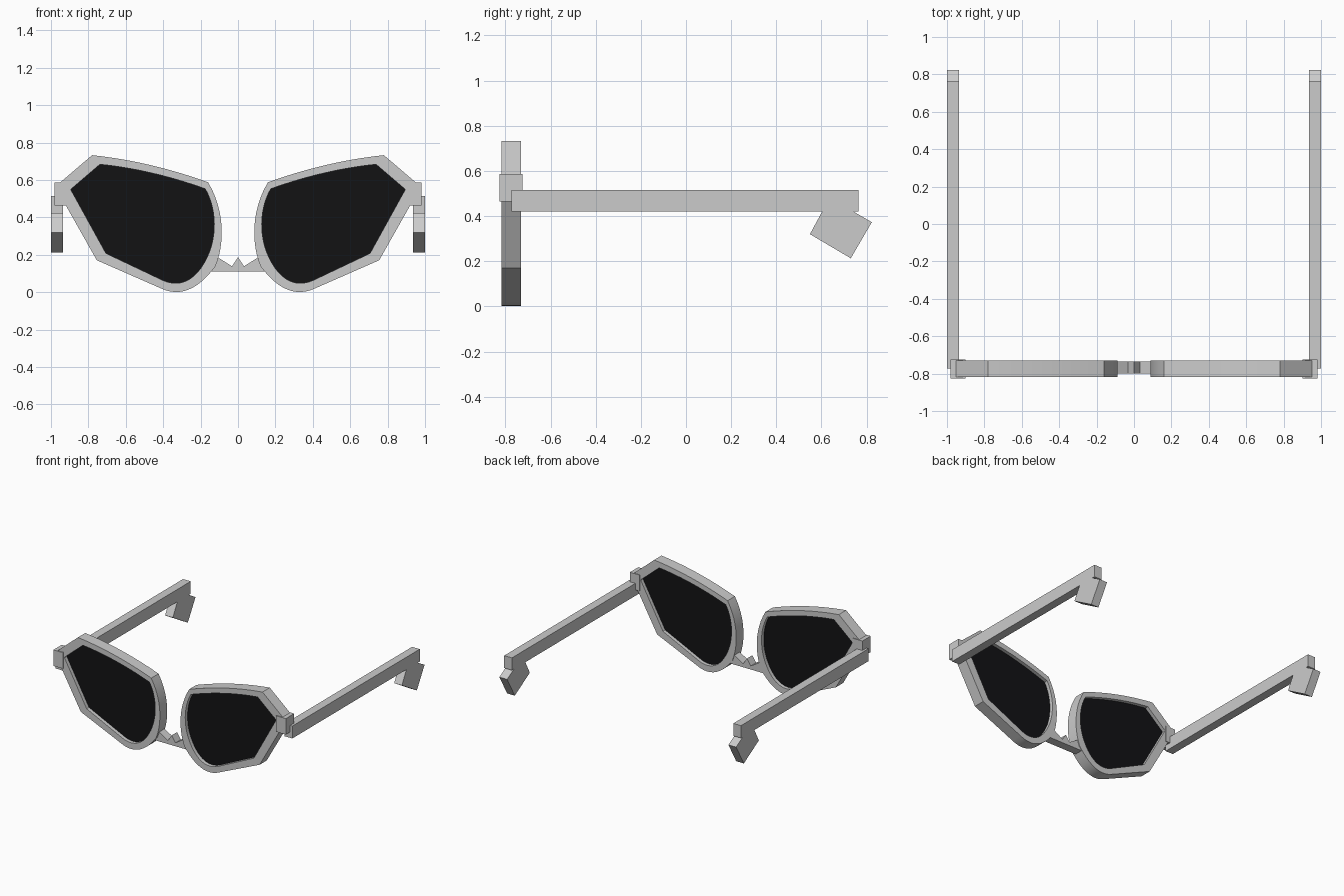
import bpy, bmesh
from mathutils import Vector

if "Cube" in bpy.data.objects:
    bpy.data.objects.remove(bpy.data.objects["Cube"])


def finish(name, bm, mat=None):
    bmesh.ops.recalc_face_normals(bm, faces=bm.faces[:])
    me = bpy.data.meshes.new(name)
    bm.to_mesh(me)
    bm.free()
    ob = bpy.data.objects.new(name, me)
    bpy.context.collection.objects.link(ob)
    if mat:
        me.materials.append(mat)
    bpy.ops.object.select_all(action='DESELECT')
    ob.select_set(True)
    bpy.context.view_layer.objects.active = ob
    bpy.ops.object.shade_smooth_by_angle(angle=0.45)
    return ob


def prism(name, pts, axis, lo, hi, mat=None):
    """Extrude a profile: axis 'y' takes (x, z) points, axis 'x' takes (y, z)."""
    bm = bmesh.new()
    place = (lambda p, d: (p[0], d, p[1])) if axis == 'y' else (lambda p, d: (d, p[0], p[1]))
    a = [bm.verts.new(place(p, lo)) for p in pts]
    b = [bm.verts.new(place(p, hi)) for p in pts]
    bm.faces.new(a)
    bm.faces.new(b)
    for i in range(len(pts)):
        j = (i + 1) % len(pts)
        bm.faces.new((a[i], a[j], b[j], b[i]))
    return finish(name, bm, mat)


def ring(name, outer, inner, lo, hi):
    """Closed rim between two outlines with equal point counts."""
    bm = bmesh.new()
    loops = [[bm.verts.new((x, y, z)) for x, z in pts]
             for pts, y in ((outer, lo), (outer, hi), (inner, hi), (inner, lo))]
    n = len(outer)
    for k in range(4):
        a, b = loops[k], loops[(k + 1) % 4]
        for i in range(n):
            j = (i + 1) % n
            bm.faces.new((a[i], a[j], b[j], b[i]))
    return finish(name, bm)


def bezier(p0, p1, p2, p3, n=12):
    p0, p1, p2, p3 = map(Vector, (p0, p1, p2, p3))
    out = []
    for i in range(n + 1):
        t = i / n
        s = 1 - t
        out.append(tuple(p0*s**3 + p1*3*s*s*t + p2*3*s*t*t + p3*t**3))
    return out


def outline(corners, brow, side, bottom):
    return corners + bezier(*brow) + bezier(*side)[1:] + bezier(*bottom)[1:]


outer = outline([(.755, .171), (.952, .52), (.952, .586)],
                [(.78, .733), (.573, .711), (.367, .663), (.16, .588)],
                [(.16, .588), (.065, .43), (.075, .25), (.12, .14)],
                [(.12, .14), (.2, .03), (.3, -.035), (.417, .023)])
inner = outline([(.706, .208), (.893, .547), (.891, .553)],
                [(.738, .684), (.553, .665), (.365, .621), (.175, .553)],
                [(.175, .553), (.11, .44), (.115, .29), (.165, .187)],
                [(.165, .187), (.225, .06), (.31, .025), (.4, .063)])
# Temple arm with its angled ear tip as one side profile (y, z)
arm = [(-.773, .42), (.603, .42), (.549, .32), (.73, .213), (.823, .373),
       (.742, .42), (.765, .42), (.765, .515), (-.773, .515)]
block = [(.90, .465), (.982, .465), (.982, .587), (.90, .587)]

black = bpy.data.materials.new("lens_black")
black.diffuse_color = (.006, .006, .007, 1)
black.use_nodes = True
black.node_tree.nodes["Principled BSDF"].inputs["Base Color"].default_value = black.diffuse_color

for side, s in (("left", -1), ("right", 1)):
    def flip(pts):
        return [(s * x, z) for x, z in pts]
    ring(side + "_rim", flip(outer), flip(inner), -.818, -.73)
    prism(side + "_lens", flip(inner), 'y', -.79, -.757, black)
    prism(side + "_hinge_block", flip(block), 'y', -.826, -.725)
    prism(side + "_temple", arm, 'x', s * .935, s * 1.0)

# Nose bridge with a zigzag top
half = [(.15, .112), (.125, .197), (.032, .139)]
bridge = half + [(0, .187)] + [(-x, z) for x, z in reversed(half)]
prism("nose_bridge", bridge, 'y', -.80, -.735)
